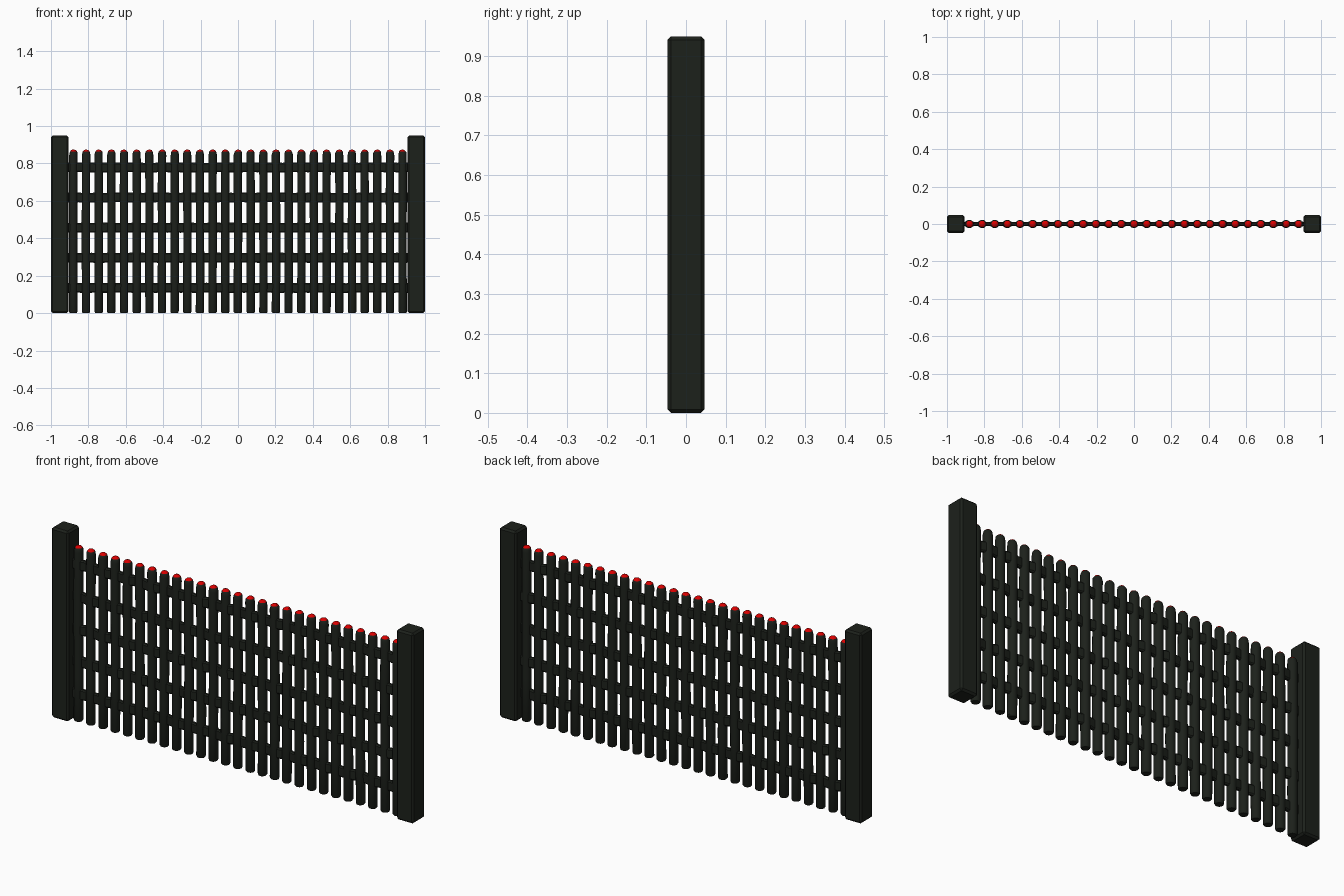
import bpy, bmesh, math, random
from mathutils import Vector

if "Cube" in bpy.data.objects:
    bpy.data.objects.remove(bpy.data.objects["Cube"])

random.seed(4)


def material(name, rgb):
    m = bpy.data.materials.new(name)
    m.diffuse_color = (*rgb, 1)
    m.use_nodes = True
    m.node_tree.nodes["Principled BSDF"].inputs["Base Color"].default_value = m.diffuse_color
    return m


DARK = material("dark_wood", (0.012, 0.015, 0.011))
RED = material("red_paint", (0.7, 0.0, 0.0))


def finish(name, bm, mats, smooth=True):
    bmesh.ops.recalc_face_normals(bm, faces=bm.faces)
    me = bpy.data.meshes.new(name)
    bm.to_mesh(me)
    bm.free()
    ob = bpy.data.objects.new(name, me)
    bpy.context.collection.objects.link(ob)
    for m in mats:
        me.materials.append(m)
    if smooth:
        bpy.context.view_layer.objects.active = ob
        ob.select_set(True)
        bpy.ops.object.shade_smooth_by_angle(angle=math.radians(35))
        ob.select_set(False)
    return ob


def loft(rings, cap_mat=0, cap_rings=0):
    """Skin a list of rings; the last cap_rings bands and the end use cap_mat."""
    bm = bmesh.new()
    vs = [[bm.verts.new(p) for p in r] for r in rings]
    n = len(vs[0])
    for k in range(len(vs) - 1):
        for i in range(n):
            j = (i + 1) % n
            f = bm.faces.new((vs[k][i], vs[k][j], vs[k + 1][j], vs[k + 1][i]))
            if k >= len(vs) - 1 - cap_rings:
                f.material_index = cap_mat
    bm.faces.new(vs[0][::-1])
    bm.faces.new(vs[-1]).material_index = cap_mat
    return bm


# End posts: chamfered square timbers
for side, label in ((-1, "left"), (1, "right")):
    bm = bmesh.new()
    bmesh.ops.create_cube(bm, size=1)
    for v in bm.verts:
        v.co = Vector((v.co.x * 0.094 + side * 0.953, v.co.y * 0.094, (v.co.z + 0.5) * 0.95))
    bmesh.ops.bevel(bm, geom=bm.edges[:], offset=0.009, segments=1, affect='EDGES')
    finish(label + "_post", bm, [DARK], smooth=False)

# Round stakes with domed red tips
COUNT, SPACING, R = 27, 0.0677, 0.0222
PROFILE = [(0.0, 0.82), (0.007, 1), (0.22, 1), (0.43, 1), (0.64, 1),
           (0.845, 1), (0.858, 0.93), (0.865, 0.8), (0.871, 0.55), (0.874, 0.2)]
SIDES = 14
for k in range(COUNT):
    x = (k - (COUNT - 1) / 2) * SPACING
    rings = []
    for z, s in PROFILE:
        dx = random.uniform(-0.0012, 0.0012)
        rings.append([(x + dx + R * s * math.cos(2 * math.pi * i / SIDES),
                       R * s * math.sin(2 * math.pi * i / SIDES), z) for i in range(SIDES)])
    finish(f"stake_{k + 1:02d}", loft(rings, 1, 2), [DARK, RED])

# Horizontal rails: rounded slats gently weaving between the stakes
SECTION = [(-0.010, -0.020), (-0.005, -0.026), (0.005, -0.026), (0.010, -0.020),
           (0.010, 0.020), (0.005, 0.026), (-0.005, 0.026), (-0.010, 0.020)]
STEPS = 108
for row in range(5):
    z0 = 0.135 + 0.161 * row
    rings = []
    for i in range(STEPS + 1):
        x = -0.92 + 1.84 * i / STEPS
        off = 0.004 * math.cos(math.pi * (x / SPACING + row))
        dz = random.uniform(-0.0015, 0.0015)
        rings.append([(x, y + off, z0 + z + dz) for y, z in SECTION])
    finish(f"rail_{row + 1}", loft(rings), [DARK])
